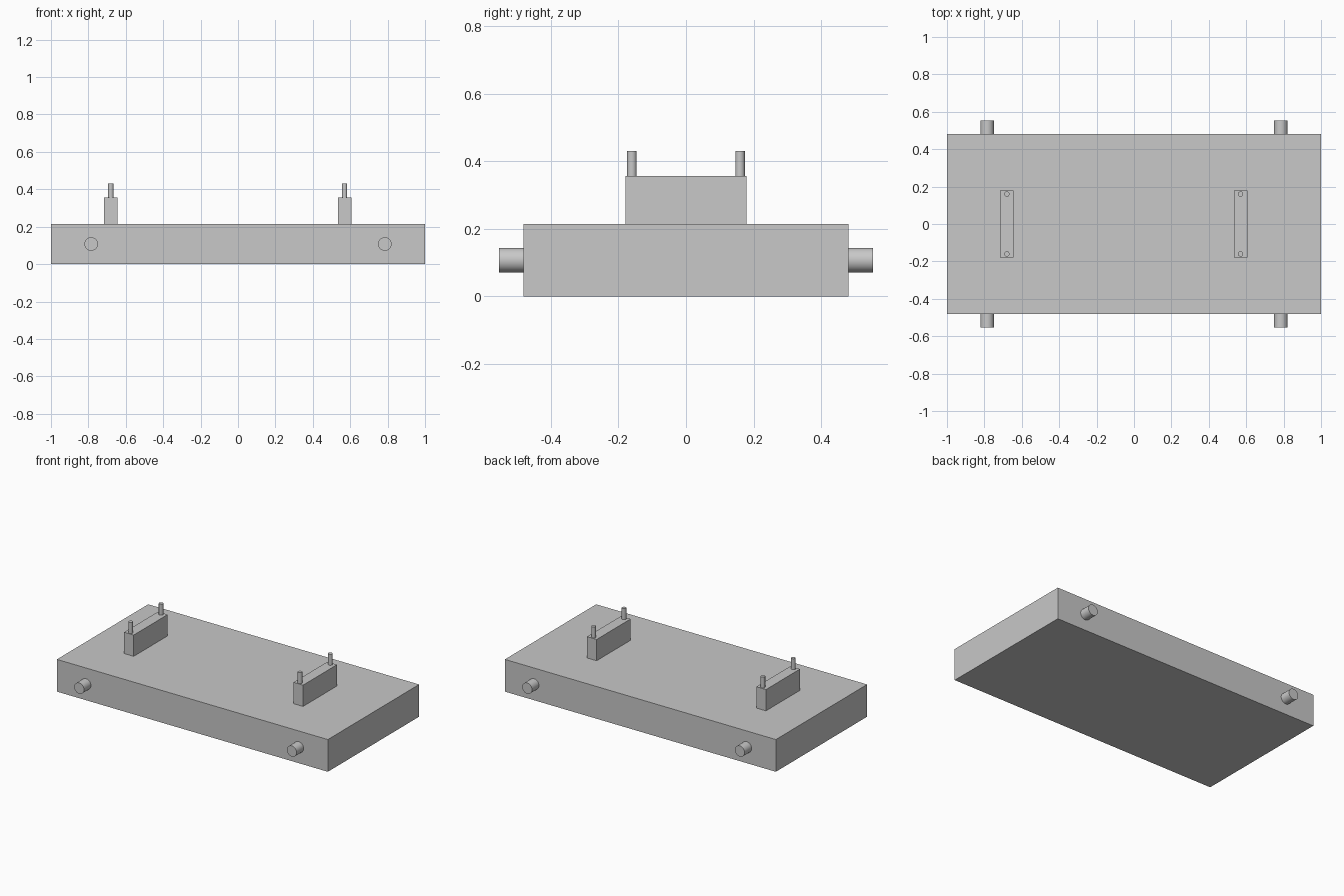
import bpy
import math

if "Cube" in bpy.data.objects:
    bpy.data.objects.remove(bpy.data.objects["Cube"], do_unlink=True)

grey = bpy.data.materials.new("light_grey")
grey.use_nodes = True
grey.diffuse_color = (0.58, 0.58, 0.58, 1)
grey.node_tree.nodes["Principled BSDF"].inputs["Base Color"].default_value = (0.58, 0.58, 0.58, 1)


def box(name, size, centre):
    bpy.ops.mesh.primitive_cube_add(size=1, location=centre)
    ob = bpy.context.object
    ob.name = name
    ob.scale = size
    bpy.ops.object.transform_apply(location=False, rotation=False, scale=True)
    ob.data.materials.append(grey)


def rod(name, radius, length, centre, tilt=0):
    bpy.ops.mesh.primitive_cylinder_add(vertices=48, radius=radius, depth=length,
                                        location=centre, rotation=(tilt, 0, 0))
    ob = bpy.context.object
    ob.name = name
    ob.data.materials.append(grey)
    bpy.ops.object.shade_smooth_by_angle(angle=math.radians(35))


SLAB_TOP, BLOCK_TOP, PEG_TOP = 0.215, 0.357, 0.43
HALF_DEPTH, PIN_END = 0.481, 0.554

# Main slab
box("base_slab", (2, 2 * HALF_DEPTH, SLAB_TOP), (0, 0, SLAB_TOP / 2))

# Raised blocks, each with an upright peg near both ends
for side, x in (("right", -0.68), ("left", 0.57)):
    box(side + "_block", (0.071, 0.358, BLOCK_TOP - SLAB_TOP),
        (x, 0, (SLAB_TOP + BLOCK_TOP) / 2))
    for end, y in (("front", -0.16), ("back", 0.16)):
        rod(f"{side}_{end}_peg", 0.014, PEG_TOP - BLOCK_TOP,
            (x, y, (BLOCK_TOP + PEG_TOP) / 2))

# Horizontal pins on the long sides
for side, sx in (("right", -1), ("left", 1)):
    for end, sy in (("front", -1), ("back", 1)):
        rod(f"{side}_{end}_pin", 0.036, PIN_END - HALF_DEPTH,
            (sx * 0.785, sy * (HALF_DEPTH + PIN_END) / 2, SLAB_TOP / 2), math.pi / 2)
